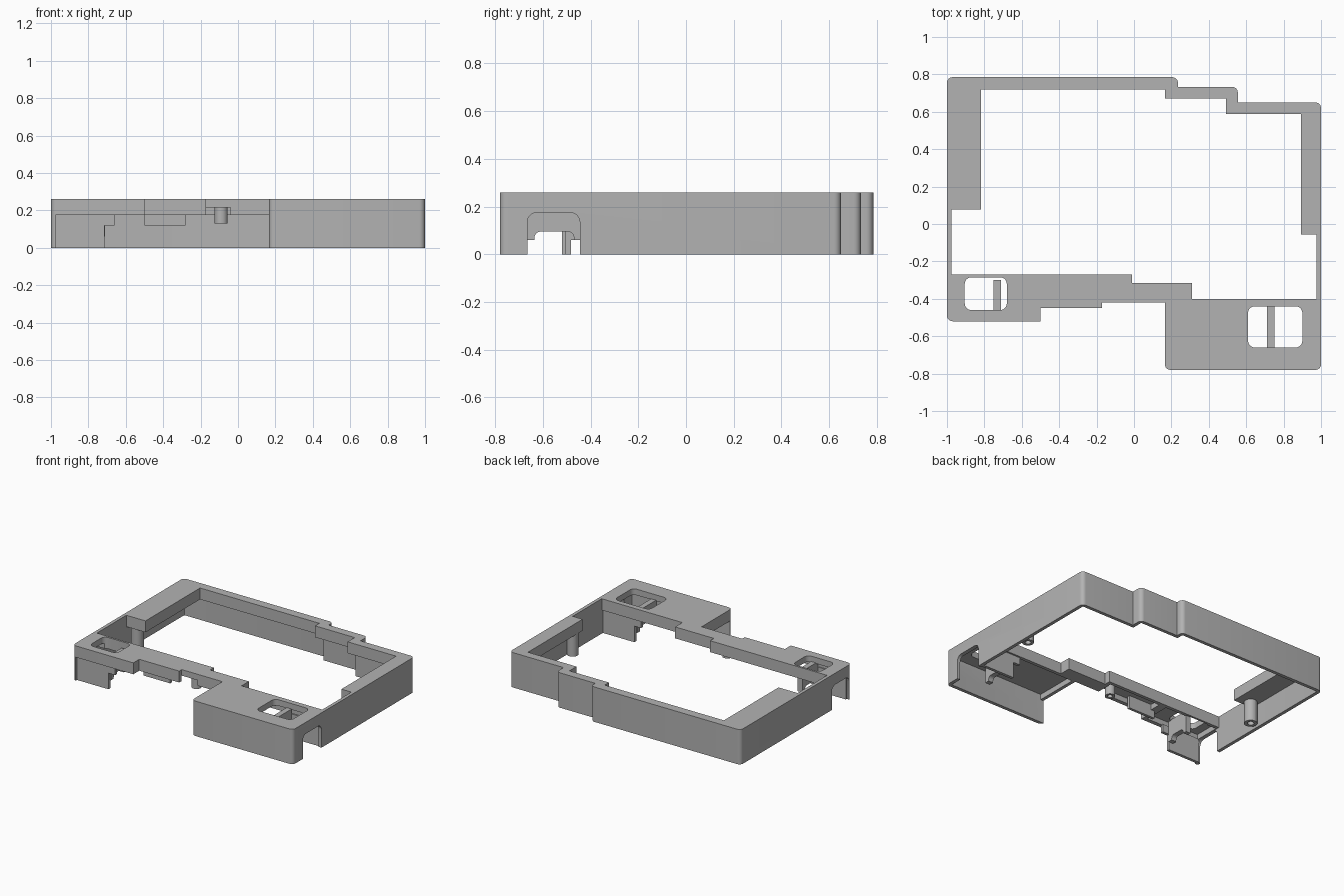
import bpy, bmesh, math
from mathutils import Vector

cube = bpy.data.objects.get("Cube")
if cube:
    bpy.data.objects.remove(cube, do_unlink=True)

TOP, LIP, WALL = 0.26, 0.175, 0.025

grey = bpy.data.materials.new("matte grey")
grey.use_nodes = True
tone = (0.45, 0.45, 0.45, 1)
grey.diffuse_color = tone
grey.node_tree.nodes["Principled BSDF"].inputs["Base Color"].default_value = tone


def rounded(points, steps=6):
    """Fillet each (x, y, radius) corner of a closed outline."""
    out = []
    for i, (x, y, r) in enumerate(points):
        p = Vector((x, y))
        if r == 0:
            out.append(p)
            continue
        a = (Vector(points[i - 1][:2]) - p).normalized() * r
        b = (Vector(points[(i + 1) % len(points)][:2]) - p).normalized() * r
        for k in range(steps + 1):
            t = k / steps * math.pi / 2
            out.append(p + a * (1 - math.sin(t)) + b * (1 - math.cos(t)))
    return out


def inset(points, d):
    """Move every edge of a counter-clockwise outline inward by d."""
    out = []
    for i, (x, y, r) in enumerate(points):
        p = Vector((x, y))
        a = (p - Vector(points[i - 1][:2])).normalized()
        b = (Vector(points[(i + 1) % len(points)][:2]) - p).normalized()
        q = p + d * (Vector((-a.y, a.x)) + Vector((-b.y, b.x)))
        out.append((q.x, q.y, max(r - d, 0)))
    return out


def prism(name, points, lo, hi, axis="z"):
    """Extrude an outline along z, or a (y, z) outline along x, or (x, z) along y."""
    place = {"z": lambda p, h: (p[0], p[1], h),
             "x": lambda p, h: (h, p[0], p[1]),
             "y": lambda p, h: (p[0], h, p[1])}[axis]
    bm = bmesh.new()
    face = bm.faces.new([bm.verts.new(place(p, lo)) for p in rounded(points)])
    ext = bmesh.ops.extrude_face_region(bm, geom=[face])
    shift = Vector(place((0, 0), hi - lo))
    bmesh.ops.translate(bm, vec=shift,
                        verts=[v for v in ext["geom"] if isinstance(v, bmesh.types.BMVert)])
    bmesh.ops.recalc_face_normals(bm, faces=bm.faces)
    mesh = bpy.data.meshes.new(name)
    bm.to_mesh(mesh)
    bm.free()
    mesh.materials.append(grey)
    ob = bpy.data.objects.new(name, mesh)
    bpy.context.collection.objects.link(ob)
    return ob


def rect(x0, x1, y0, y1, r=0):
    return [(x0, y0, r), (x1, y0, r), (x1, y1, r), (x0, y1, r)]


def arch(y0, y1, top, r):
    return [(y0, -0.05, 0), (y1, -0.05, 0), (y1, top, r), (y0, top, r)]


def activate(ob):
    bpy.ops.object.select_all(action="DESELECT")
    ob.select_set(True)
    bpy.context.view_layer.objects.active = ob


def cut(target, cutter):
    cutter.hide_render = True
    mod = target.modifiers.new("cut", "BOOLEAN")
    mod.operation, mod.solver, mod.object = "DIFFERENCE", "EXACT", cutter
    activate(target)
    bpy.ops.object.modifier_apply(modifier=mod.name)
    bpy.data.objects.remove(cutter, do_unlink=True)


def smooth(ob):
    activate(ob)
    bpy.ops.object.shade_smooth_by_angle(angle=math.radians(35))


# Outer outline and top window, counter-clockwise
R = 0.03
outline = [(-1, -0.52, R), (-0.5, -0.52, 0), (-0.5, -0.45, 0), (-0.17, -0.45, 0),
           (-0.17, -0.42, 0), (0.165, -0.42, 0), (0.165, -0.78, R), (1, -0.78, R),
           (1, 0.65, R), (0.555, 0.65, 0), (0.555, 0.733, R), (0.235, 0.733, 0),
           (0.235, 0.785, R), (-1, 0.785, R)]
window = [(-0.975, -0.27, 0), (-0.01, -0.27, 0), (-0.01, -0.315, 0), (0.31, -0.315, 0),
          (0.31, -0.4, 0), (0.975, -0.4, 0), (0.975, -0.057, 0), (0.893, -0.057, 0),
          (0.893, 0.587, 0), (0.493, 0.587, 0), (0.493, 0.67, 0), (0.167, 0.67, 0),
          (0.167, 0.72, 0), (-0.817, 0.72, 0), (-0.817, 0.077, 0), (-0.975, 0.077, 0)]

# Shell: thin side walls under a thick rim
frame = prism("frame_shell", outline, 0, TOP)
cut(frame, prism("cavity", inset(outline, WALL), -0.1, LIP))
cut(frame, prism("window", window, -0.2, 0.4))
for hole in (rect(-0.905, -0.68, -0.46, -0.285, 0.035), rect(0.61, 0.9, -0.66, -0.44, 0.035)):
    cut(frame, prism("button_hole", hole, -0.2, 0.4))

# Hollows under the front rim
for hollow in (rect(-0.97, -0.53, -0.49, -0.295), rect(-0.47, -0.04, -0.42, -0.295),
               rect(0.19, 0.97, -0.755, -0.425)):
    cut(frame, prism("hollow", hollow, 0.1, 0.215))

# Open front left side and open inner end of the front block
cut(frame, prism("front_opening", rect(-0.975, 0.2, -0.6, -0.38), -0.1, LIP))
cut(frame, prism("block_end_opening", rect(0.1, 0.2, -0.755, -0.3), -0.1, LIP))

# Arched cable openings in both side walls
cut(frame, prism("left_arch", arch(-0.665, -0.445, LIP, 0.04), 0.9, 1.1, "x"))
cut(frame, prism("right_arch", arch(-0.495, -0.29, LIP, 0.04), -1.1, -0.97, "x"))
smooth(frame)

# Stepped panels beside the cable openings
for name, s, y in (("right", -1, -0.505), ("left", 1, -0.435)):
    steps = [(0.98, 0, 0), (0.98, 0.18, 0), (0.66, 0.18, 0), (0.66, 0.12, 0),
             (0.715, 0.12, 0), (0.715, 0, 0)]
    prism(name + "_stepped_panel", [(s * x, z, r) for x, z, r in steps],
          y, y + 0.022, "y")

# Cable clamp ribs with arched slots
for name, x, y0, y1 in (("right", -0.73, -0.485, -0.3), ("left", 0.73, -0.67, -0.44)):
    rib = prism(name + "_cable_rib", rect(y0, y1, 0.06, 0.22), x - 0.02, x + 0.02, "x")
    cut(rib, prism("rib_slot", arch(y0 + 0.035, y1 - 0.03, 0.095, 0.025), x - 0.1, x + 0.1, "x"))
    smooth(rib)

# Screw posts under the rim
for name, x, y, r, low in (("right_post", -0.92, 0.13, 0.045, 0.01),
                           ("left_post", 0.935, 0.0, 0.04, 0.01),
                           ("front_post", -0.09, -0.36, 0.035, 0.13)):
    post = prism(name, rect(x - r, x + r, y - r, y + r, r * 0.99), low, 0.22)
    cut(post, prism("screw_hole", rect(x - r / 2, x + r / 2, y - r / 2, y + r / 2, r * 0.49),
                    low - 0.05, 0.12 if low < 0.1 else 0.17))
    smooth(post)

# Small rib under the front strip
prism("front_strip_rib", rect(-0.5, -0.28, -0.4, -0.38), 0.12, 0.22)
